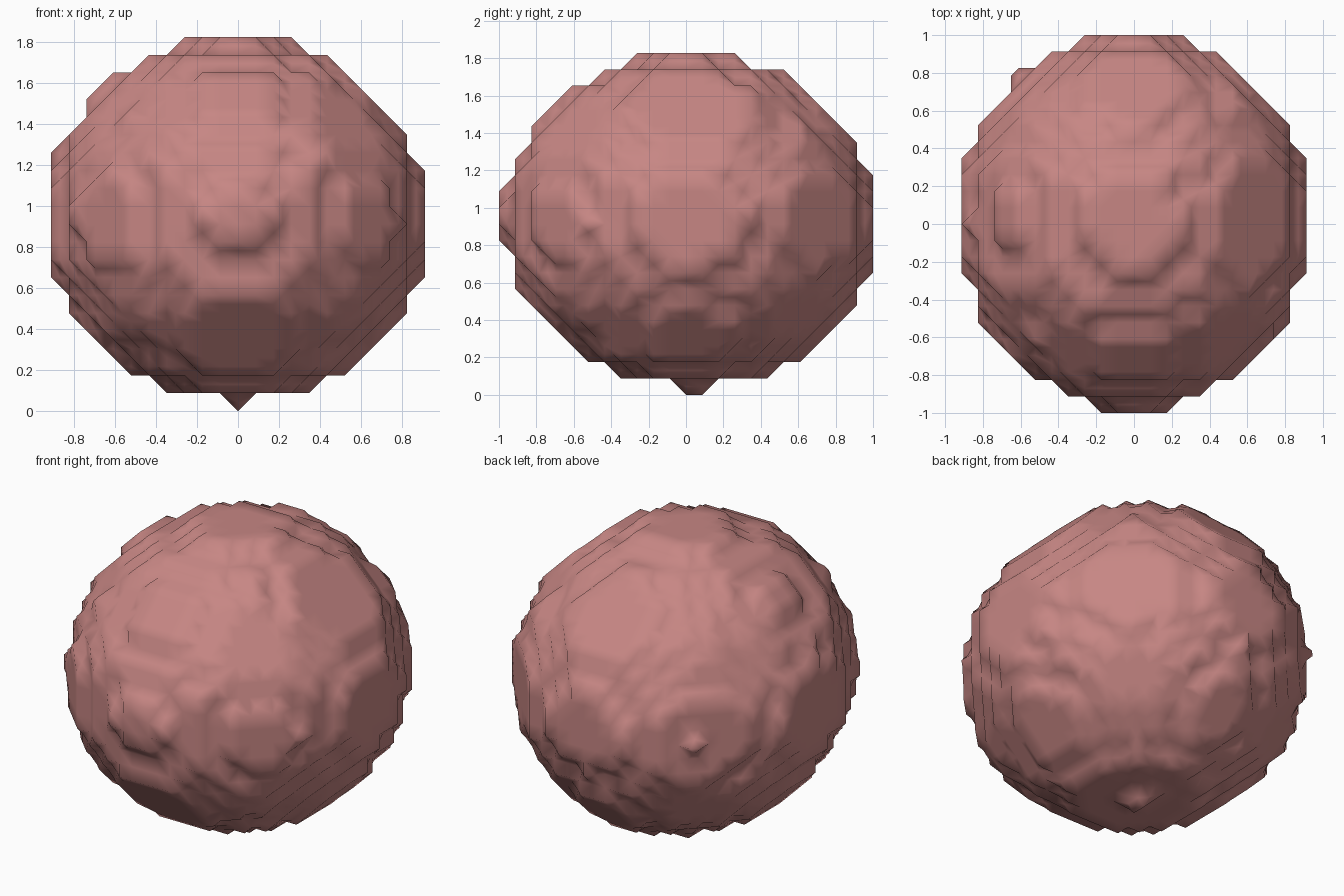
import bpy, bmesh
from itertools import product
from math import sqrt

if "Cube" in bpy.data.objects:
    bpy.data.objects.remove(bpy.data.objects["Cube"])

H = 2 / 23                       # grid step
CENTRE = (-0.002, 0.013, 0.935)  # ellipsoid centre and radii
RADII = (0.925, 0.99, 0.893)


def position(i, j, k):
    return (i * H, j * H, (k + 0.5) * H)


def inside(c):
    if c == (-7, 9, 10):         # lone bump at the back left
        return True
    x, y, z = [(p - m) / r for p, m, r in zip(position(*c), CENTRE, RADII)]
    limit = 1 + 0.015 * abs(x * y)          # slight swellings
    if y > 0 > z:
        limit -= 0.02 * y * z
    if x < 0 < z:
        limit -= 0.023 * x * z
    return sqrt(x * x + y * y + z * z) <= limit


cells = {c for c in product(range(-12, 13), range(-12, 13), range(-1, 22)) if inside(c)}

# the six sides of a unit cell, each as a ring of four corners
SIDES = []
for axis in range(3):
    for s in (0, 1):
        ring = []
        for a, b in ((0, 0), (1, 0), (1, 1), (0, 1)):
            p = [a, b]
            p.insert(axis, s)
            ring.append(tuple(p))
        SIDES.append(ring)

bm = bmesh.new()
verts = {}


def edge_vert(a, b):
    key = (min(a, b), max(a, b))
    if key not in verts:
        pa, pb = position(*a), position(*b)
        verts[key] = bm.verts.new([(x + y) / 2 for x, y in zip(pa, pb)])
    return verts[key]


# join edge midpoints into the surface patch of each cell
for base in product(range(-13, 13), range(-13, 13), range(-2, 22)):
    corners = [tuple(b + o for b, o in zip(base, off)) for off in product((0, 1), repeat=3)]
    filled = sum(c in cells for c in corners)
    if filled in (0, 8):
        continue
    links = {}
    for side in SIDES:
        ring = [tuple(b + o for b, o in zip(base, off)) for off in side]
        hits = [n for n in range(4) if (ring[n] in cells) != (ring[(n + 1) % 4] in cells)]
        pairs = [hits] if len(hits) == 2 else []
        if len(hits) == 4:
            pairs = [((n - 1) % 4, n) for n in range(4) if ring[n] in cells]
        for m, n in pairs:
            a = edge_vert(ring[m], ring[(m + 1) % 4])
            b = edge_vert(ring[n], ring[(n + 1) % 4])
            links.setdefault(a, []).append(b)
            links.setdefault(b, []).append(a)
    seen = set()
    for start in links:
        loop, v = [], start
        while v is not None and v not in seen:
            seen.add(v)
            loop.append(v)
            v = next((w for w in links[v] if w not in seen), None)
        if len(loop) > 2:
            bm.faces.new(loop)

bmesh.ops.recalc_face_normals(bm, faces=bm.faces[:])
bmesh.ops.triangulate(bm, faces=bm.faces[:])
for f in bm.faces:
    f.smooth = True

# stepped lumpy ball
mesh = bpy.data.meshes.new("lumpy_ball")
bm.to_mesh(mesh)
bm.free()
ball = bpy.data.objects.new("lumpy_ball", mesh)
bpy.context.collection.objects.link(ball)
mat = bpy.data.materials.new("dusty_pink")
mat.diffuse_color = (0.57, 0.24, 0.23, 1)
mat.use_nodes = True
mat.node_tree.nodes["Principled BSDF"].inputs["Base Color"].default_value = mat.diffuse_color
mesh.materials.append(mat)
